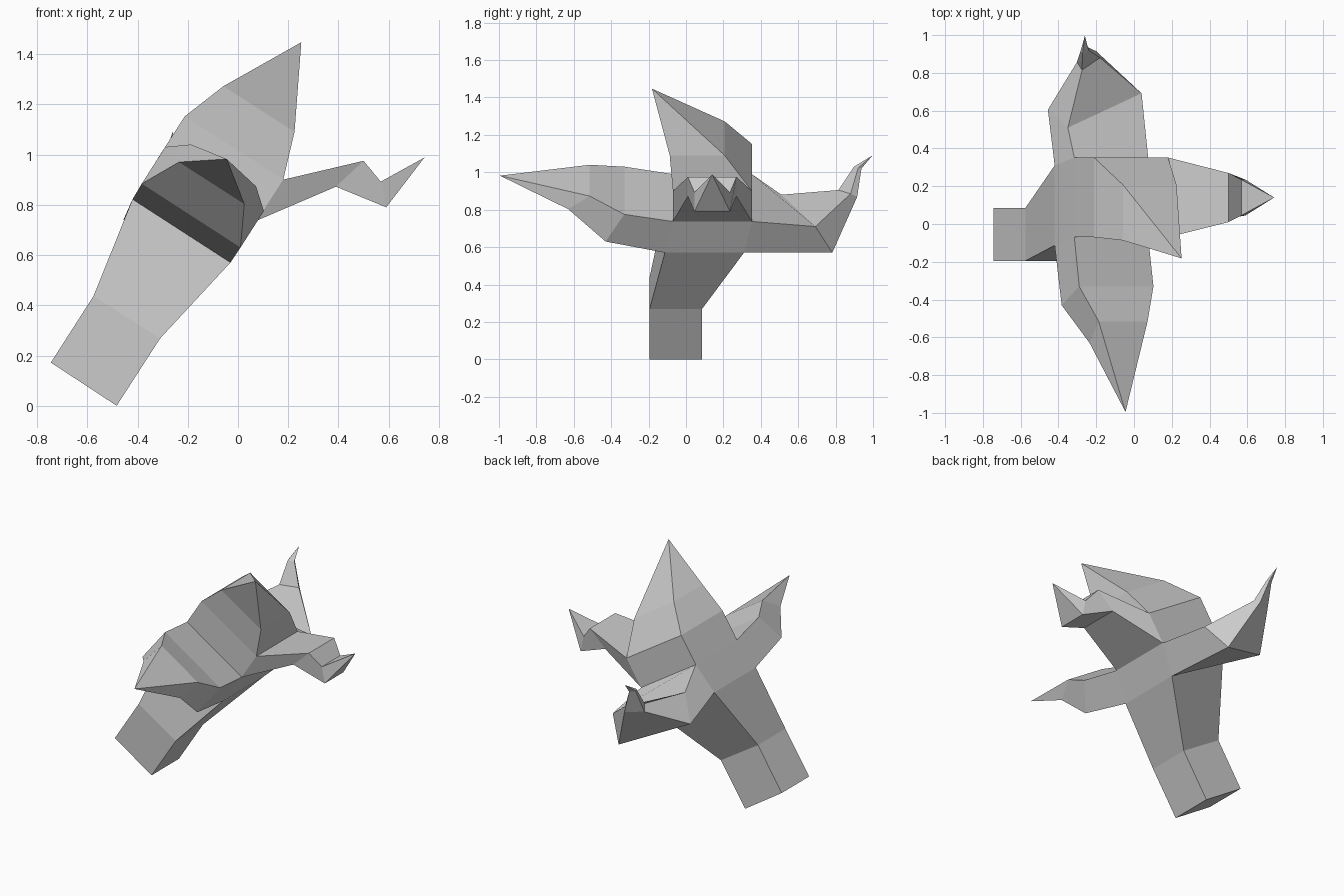
import bpy, bmesh

bm = bmesh.new()


def section(a, b, y0, y1):
    """Rectangular cross-section between two (x, z) points, from y0 to y1."""
    return [(a[0], y0, a[1]), (b[0], y0, b[1]), (b[0], y1, b[1]), (a[0], y1, a[1])]


def loft(rings, tip=None, skip=()):
    """Quads between successive four-point rings, closed to a point at the tip.
    Sides in skip (segment, side) stay open where a lobe branches off."""
    vs = [[bm.verts.new(p) for p in r] for r in rings]
    for s in range(len(vs) - 1):
        for i in range(4):
            if (s, i) not in skip:
                j = (i + 1) % 4
                bm.faces.new((vs[s][i], vs[s][j], vs[s + 1][j], vs[s + 1][i]))
    if tip:
        t = bm.verts.new(tip)
        for i in range(4):
            bm.faces.new((vs[-1][i], vs[-1][(i + 1) % 4], t))
    return vs


# Slanted stem, widening into the palm, and the upper lobe
foot = section((-0.745, 0.172), (-0.483, 0.0), -0.195, 0.085)
neck = section((-0.575, 0.437), (-0.31, 0.268), -0.195, 0.085)
low = section((-0.42, 0.822), (-0.03, 0.57), -0.113, 0.31)
mid = section((-0.316, 0.99), (0.075, 0.737), -0.07, 0.352)
top = section((-0.212, 1.152), (0.18, 0.90), -0.07, 0.352)
upper = section((-0.058, 1.272), (0.225, 1.09), -0.087, 0.207)
vs = loft([foot, neck, low, mid, top, upper], (0.252, -0.182, 1.447),
          skip={(2, 0), (2, 2), (3, 1)})
bm.faces.new(vs[0])

# Front lobe
loft([[mid[0], mid[1], low[1], low[0]],
      [(-0.29, -0.33, 1.03), (0.103, -0.33, 0.775), (0.01, -0.43, 0.63), (-0.383, -0.43, 0.884)],
      [(-0.187, -0.515, 1.04), (0.072, -0.515, 0.873), (0.025, -0.63, 0.803), (-0.235, -0.63, 0.97)]],
     (-0.045, -0.995, 0.982))

# Back lobe, bent upward at the end
loft([[mid[3], mid[2], low[2], low[3]],
      [(-0.35, 0.51, 0.88), (0.04, 0.692, 0.71), (-0.065, 0.782, 0.57), (-0.456, 0.605, 0.74)],
      [(-0.275, 0.815, 0.905), (-0.18, 0.88, 0.885), (-0.2, 0.915, 0.868), (-0.302, 0.857, 0.875)],
      [(-0.273, 0.898, 1.03), (-0.24, 0.92, 1.022), (-0.25, 0.938, 1.02), (-0.282, 0.918, 1.027)]],
     (-0.26, 0.997, 1.09))

# Right lobe, with a dip before its point
loft([[top[1], top[2], mid[2], mid[1]],
      [(0.5, 0.01, 0.975), (0.5, 0.27, 0.975), (0.39, 0.27, 0.872), (0.39, 0.01, 0.872)],
      [(0.568, 0.045, 0.892), (0.568, 0.235, 0.892), (0.59, 0.235, 0.79), (0.59, 0.045, 0.79)]],
     (0.742, 0.14, 0.988))

# Weld the lobes to the palm as one closed body
bmesh.ops.remove_doubles(bm, verts=bm.verts[:], dist=0.001)
bmesh.ops.recalc_face_normals(bm, faces=bm.faces[:])
mesh = bpy.data.meshes.new("branching_stem")
bm.to_mesh(mesh)
bm.free()
body = bpy.data.objects.new("branching_stem", mesh)
bpy.context.collection.objects.link(body)
